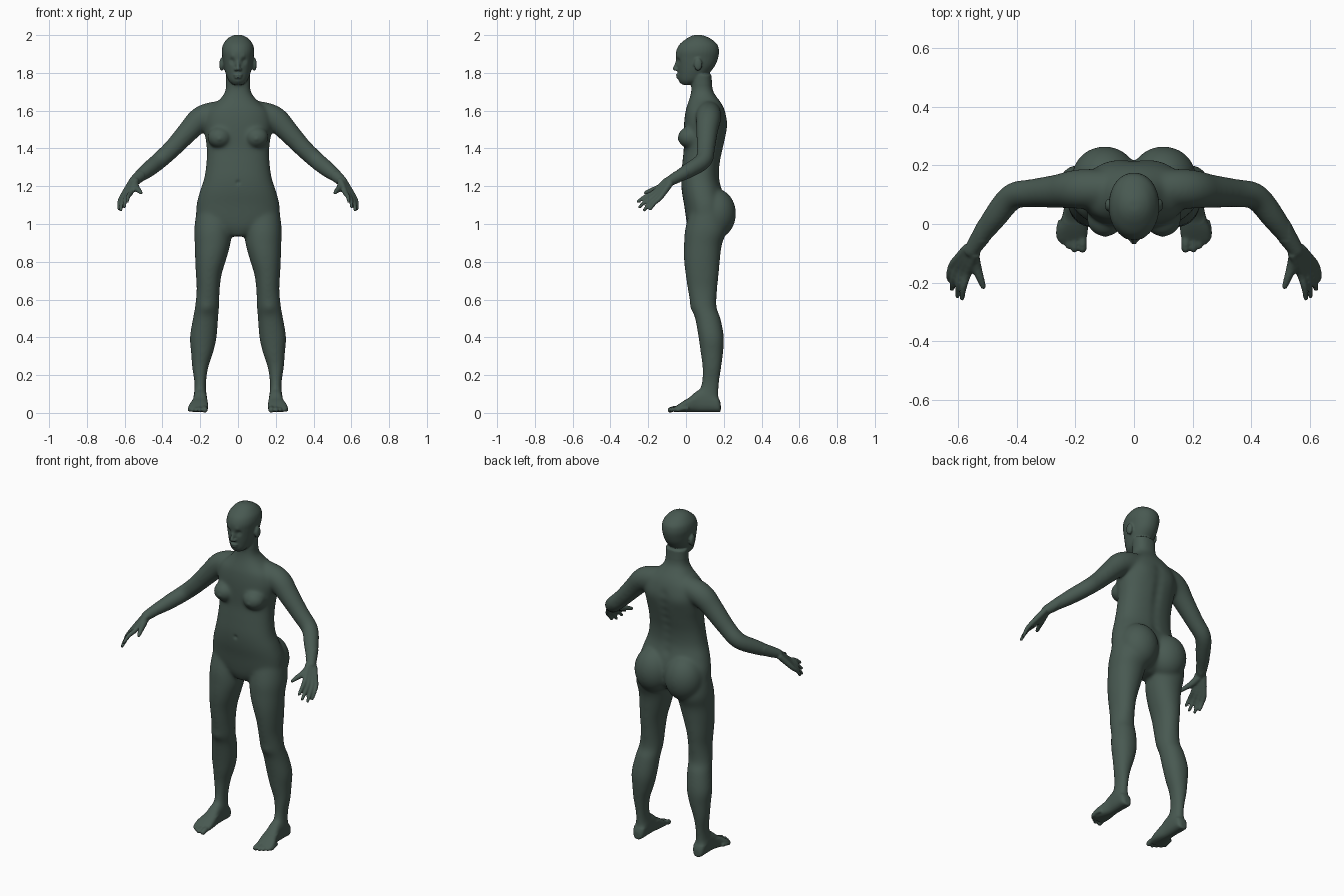
import bpy, bmesh, math
from mathutils import Vector, Matrix

bm = bmesh.new()
SIDES = (1, -1)


def spline(rows, n=5):
    """Catmull-Rom refinement of a list of parameter rows."""
    out = []
    for i in range(len(rows) - 1):
        a, b = rows[max(i - 1, 0)], rows[i]
        c, d = rows[i + 1], rows[min(i + 2, len(rows) - 1)]
        for k in range(n):
            t = k / n
            out.append([0.5 * (2 * q + (r - p) * t + (2 * p - 5 * q + 4 * r - s) * t * t
                               + (3 * q - p - 3 * r + s) * t ** 3)
                        for p, q, r, s in zip(a, b, c, d)])
    return out + [list(rows[-1])]


def oval(center, u, v, power=2.0, n=32):
    pts = []
    for i in range(n):
        c, s = math.cos(2 * math.pi * i / n), math.sin(2 * math.pi * i / n)
        pts.append(center + u * math.copysign(abs(c) ** (2 / power), c)
                   + v * math.copysign(abs(s) ** (2 / power), s))
    return pts


def loft(rings, side=1):
    vs = [[bm.verts.new((p.x * side, p.y, p.z)) for p in r] for r in rings]
    n = len(vs[0])
    for a, b in zip(vs, vs[1:]):
        for i in range(n):
            bm.faces.new((a[i], a[(i + 1) % n], b[(i + 1) % n], b[i]))
    bm.faces.new(vs[0])
    bm.faces.new(vs[-1])


def level_loft(rows, power, side=1):
    """Rows of z, centre x, half width, front y, back y."""
    loft([oval(Vector((cx, (f + b) / 2, z)), Vector((w, 0, 0)), Vector((0, (b - f) / 2, 0)), power)
          for z, cx, w, f, b in spline(rows)], side)


def tube(rows, side=1, n=16):
    """Rows of x, y, z, radius; rounded tip."""
    rows = spline(rows, 4)
    tip, prev = Vector(rows[-1][:3]), Vector(rows[-2][:3])
    d, r = (tip - prev).normalized(), rows[-1][3]
    rows += [[*(tip + d * r * h), r * k] for h, k in ((0.5, 0.85), (0.85, 0.5))]
    pts = [Vector(p[:3]) for p in rows]
    rings = []
    for i, p in enumerate(pts):
        d = (pts[min(i + 1, len(pts) - 1)] - pts[max(i - 1, 0)]).normalized()
        u = d.cross(Vector((1, 0.2, 1))).normalized()
        rings.append(oval(p, u * rows[i][3], d.cross(u) * rows[i][3], 2, n))
    loft(rings, side)


def ball(center, radii, side=1):
    m = Matrix.Translation((center[0] * side, center[1], center[2])) @ Matrix.Diagonal((*radii, 1))
    bmesh.ops.create_uvsphere(bm, u_segments=32, v_segments=20, radius=1, matrix=m)


# Torso and neck
level_loft([
    (.935, 0, .05, .03, .13), (.98, 0, .15, .01, .19), (1.03, 0, .215, 0, .21),
    (1.10, 0, .22, -.01, .212), (1.17, 0, .203, -.022, .195), (1.24, 0, .18, -.026, .177),
    (1.32, 0, .168, -.02, .18), (1.40, 0, .166, -.012, .197), (1.47, 0, .175, -.012, .212),
    (1.54, 0, .183, -.01, .219), (1.60, 0, .165, -.002, .206), (1.64, 0, .12, .01, .187),
    (1.67, 0, .088, .02, .165), (1.71, 0, .066, .028, .142), (1.79, 0, .064, .03, .135)], 2.3)

# Head
level_loft([
    (1.737, 0, .026, -.02, .03), (1.76, 0, .05, -.037, .09), (1.80, 0, .066, -.043, .125),
    (1.84, 0, .076, -.048, .155), (1.88, 0, .082, -.053, .17), (1.915, 0, .086, -.052, .175),
    (1.95, 0, .079, -.035, .166), (1.98, 0, .057, .001, .132), (1.995, 0, .034, .028, .1),
    (2.001, 0, .014, .048, .08)], 2.1)
tube([(0, -.045, 1.868, .008), (0, -.053, 1.838, .01), (0, -.06, 1.822, .011)])
ball((0, -.043, 1.789), (.026, .011, .006))
ball((0, -.041, 1.776), (.021, .011, .006))

knuckle_a, knuckle_b = Vector((.568, -.172, 1.165)), Vector((.618, -.138, 1.137))
finger_tips = [(.586, -.255, 1.118), (.602, -.246, 1.09), (.62, -.222, 1.073), (.63, -.19, 1.078)]
wrist = Vector((.553, -.09, 1.225))

for s in SIDES:
    # Ears, wings of the nose, bust and buttocks
    ball((.087, .064, 1.845), (.012, .022, .034), s)
    ball((.012, -.05, 1.818), (.009, .01, .008), s)
    ball((.098, .018, 1.458), (.064, .062, .057), s)
    ball((.1, .158, 1.055), (.112, .107, .132), s)

    # Leg
    level_loft([
        (1.07, .122, .098, .02, .2), (.97, .132, .1, -.005, .215), (.89, .135, .094, -.011, .19),
        (.81, .145, .082, -.011, .18), (.73, .155, .068, -.002, .173), (.65, .158, .061, .01, .165),
        (.56, .164, .064, .028, .162), (.50, .172, .067, .048, .183), (.40, .184, .071, .066, .201),
        (.32, .19, .059, .077, .197), (.24, .2, .043, .087, .187), (.16, .2, .031, .083, .176),
        (.10, .2, .033, .065, .173), (.05, .2, .035, .06, .175)], 2.1, s)

    # Foot: rows of y, centre x, half width, top
    loft([oval(Vector((cx, y, h / 2 + .004)), Vector((w, 0, 0)), Vector((0, 0, h / 2)), 2.6)
          for y, cx, w, h in spline([
              (.184, .2, .018, .045), (.168, .2, .034, .08), (.12, .2, .037, .12),
              (.065, .2, .037, .118), (.02, .203, .044, .08), (-.02, .209, .052, .055),
              (-.05, .211, .05, .034), (-.06, .211, .046, .026)])], s)
    for x, y, r in ((.176, -.084, .015), (.203, -.088, .011), (.223, -.076, .0105),
                    (.241, -.062, .010), (.256, -.042, .010)):
        tube([(x + (.205 - x) * .15, y + .055, .024, r * 1.1), (x, y + .02, .022, r), (x, y, .015, r)], s)

    # Shoulder and arm
    tube([(.07, .12, 1.595, .06), (.15, .12, 1.575, .068), (.205, .118, 1.55, .066),
          (.258, .112, 1.496, .058), (.345, .105, 1.402, .049), (.415, .093, 1.337, .046),
          (.475, .022, 1.288, .042), (.52, -.04, 1.252, .033), wrist[:] + (.026,)], s, 32)

    # Hand
    for i, tip in enumerate(finger_tips):
        k, t = knuckle_a.lerp(knuckle_b, i / 3), Vector(tip)
        start = wrist + (k - knuckle_a.lerp(knuckle_b, .5)) * .5
        bend = k.lerp(t, .5) + Vector((.004, -.002, .004))
        tube([start[:] + (.018,), start.lerp(k, .5)[:] + (.0165,), k[:] + (.0135,),
              bend[:] + (.0115,), t[:] + (.0085,)], s)
    tube([(.55, -.1, 1.215, .022), (.538, -.145, 1.19, .018), (.524, -.185, 1.177, .0135),
          (.513, -.215, 1.165, .0095)], s)

# Fuse all parts into one skin
bmesh.ops.recalc_face_normals(bm, faces=bm.faces[:])
mesh = bpy.data.meshes.new("body")
bm.to_mesh(mesh)
bm.free()
body = bpy.data.objects.new("body", mesh)
bpy.context.collection.objects.link(body)
fuse = body.modifiers.new("fuse", 'REMESH')
fuse.mode, fuse.voxel_size = 'VOXEL', .0056
soften = body.modifiers.new("soften", 'SMOOTH')
soften.factor, soften.iterations = .5, 3
skin = bpy.data.meshes.new_from_object(body.evaluated_get(bpy.context.evaluated_depsgraph_get()))
body.modifiers.clear()
body.data = skin

# Blend the joints of the limbs and torso
bm = bmesh.new()
bm.from_mesh(skin)
soft = [v for v in bm.verts if abs(v.co.x) < .53 and v.co.y > -.06 and .07 < v.co.z < 1.735]
for _ in range(25):
    bmesh.ops.smooth_vert(bm, verts=soft, factor=.5, use_axis_x=True, use_axis_y=True, use_axis_z=True)

# Sculpted dents and swells: x, y, z, radius, push along y
dents = [(.034, -.045, 1.862, .015, .012), (.033, -.038, 1.86, .008, -.005),
         (.03, -.05, 1.888, .014, -.003), (0, -.04, 1.752, .014, -.004),
         (0, -.026, 1.22, .011, .007), (.165, .04, .56, .03, -.006),
         (.098, -.045, 1.45, .012, -.004), (.09, .21, 1.52, .05, .004)]
dents += [(0, .2, 1.2 + .05 * i, .028, -.007) for i in range(8)]
dents = [(Vector((d[0] * s, d[1], d[2])), d[3], d[4]) for d in dents for s in (SIDES if d[0] else (1,))]
for v in bm.verts:
    push = 0
    for c, r, amount in dents:
        q = (v.co - c).length_squared / (r * r)
        if q < 6:
            push += amount * math.exp(-q)
    v.co.y += push
    v.co.z = max(v.co.z, 0)
bm.to_mesh(skin)
bm.free()

# Dark green-grey finish, smooth shading
paint = bpy.data.materials.new("dark_green")
paint.diffuse_color = (.065, .1, .083, 1)
skin.materials.clear()
skin.materials.append(paint)
for p in skin.polygons:
    p.use_smooth = True
